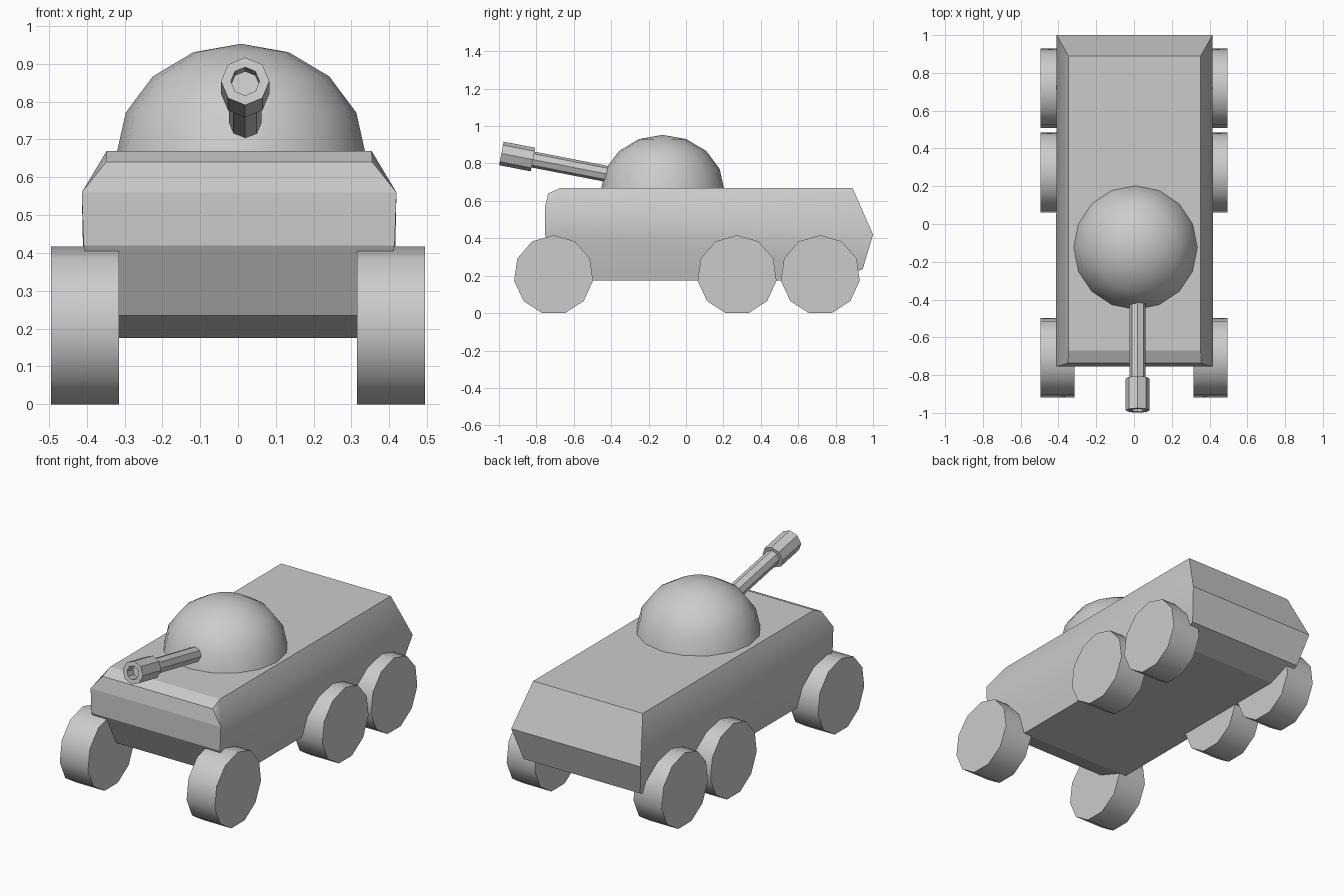
import bpy, bmesh, math
from mathutils import Matrix, Vector

if "Cube" in bpy.data.objects:
    bpy.data.objects.remove(bpy.data.objects["Cube"])


def finish(name, bm):
    bmesh.ops.recalc_face_normals(bm, faces=bm.faces[:])
    me = bpy.data.meshes.new(name)
    bm.to_mesh(me)
    bm.free()
    ob = bpy.data.objects.new(name, me)
    bpy.context.collection.objects.link(ob)
    return ob


def lathe(name, profile, sides, matrix, smooth=False):
    """Spin (radius, distance) points around local z; both ends are capped."""
    bm = bmesh.new()
    rings = []
    for r, d in profile:
        rings.append([bm.verts.new(matrix @ Vector((
            r * math.sin(2 * math.pi * i / sides),
            r * math.cos(2 * math.pi * i / sides), d))) for i in range(sides)])
    for a, b in zip(rings, rings[1:]):
        for i in range(sides):
            j = (i + 1) % sides
            bm.faces.new((a[i], a[j], b[j], b[i])).smooth = smooth
    for ring in (rings[0], rings[-1]):
        cap = bm.faces.new(ring)
        for e in cap.edges:
            e.smooth = False
    return finish(name, bm)


# Hull: side outline as (y, z, half width), joined across x
outline = [
    (0.89, 0.67, 0.35), (1.0, 0.42, 0.413), (0.945, 0.235, 0.372),
    (0.79, 0.175, 0.362), (-0.50, 0.175, 0.362), (-0.66, 0.235, 0.375),
    (-0.755, 0.42, 0.411), (-0.755, 0.56, 0.416), (-0.737, 0.64, 0.352),
    (-0.67, 0.67, 0.35)]
side_faces = [(9, 0, 1, 7), (9, 7, 8), (7, 1, 6), (6, 1, 2, 5), (5, 2, 3, 4)]
bm = bmesh.new()
sides = [[bm.verts.new((s * w + 0.003, y, z)) for y, z, w in outline]
         for s in (-1, 1)]
for side in sides:
    for f in side_faces:
        bm.faces.new([side[i] for i in f]).smooth = True
n = len(outline)
for i in range(n):
    j = (i + 1) % n
    bm.faces.new((sides[0][i], sides[0][j], sides[1][j], sides[1][i]))
for side in sides:
    for i in range(n):
        bm.edges.get((side[i], side[(i + 1) % n])).smooth = False
finish("hull", bm)

# Turret: flattened smooth half sphere
bm = bmesh.new()
bmesh.ops.create_uvsphere(bm, u_segments=16, v_segments=8, radius=1)
bmesh.ops.delete(bm, geom=[v for v in bm.verts if v.co.z < -0.1], context='VERTS')
bm.transform(Matrix.Translation((0.008, -0.125, 0.658))
             @ Matrix.Diagonal((0.33, 0.33, 0.295, 1)))
for f in bm.faces:
    f.smooth = True
finish("turret", bm)

# Gun: raised barrel and muzzle with a blind bore, distances run forward
aim = math.radians(11)
gun = (Matrix.Translation((0.019, -0.818, 0.821))
       @ Matrix.Rotation(math.pi / 2 - aim, 4, 'X'))
lathe("gun_barrel", [(0.043, -0.55), (0.043, 0.01)], 8, gun)
lathe("gun_muzzle", [(0.064, 0), (0.064, 0.172), (0.038, 0.172), (0.038, 0.115)],
      8, gun)

# Wheels: eleven sides, one corner pointing up
for label, y in (("front", -0.708), ("middle", 0.273), ("rear", 0.718)):
    for side, s in (("left", -1), ("right", 1)):
        # local z -> x, local y -> z
        place = Matrix(((0, 0, s, 0), (1, 0, 0, y), (0, 1, 0, 0.204), (0, 0, 0, 1)))
        lathe(f"{label}_{side}_wheel", [(0.213, 0.315), (0.213, 0.495)], 11,
              place, smooth=True)
